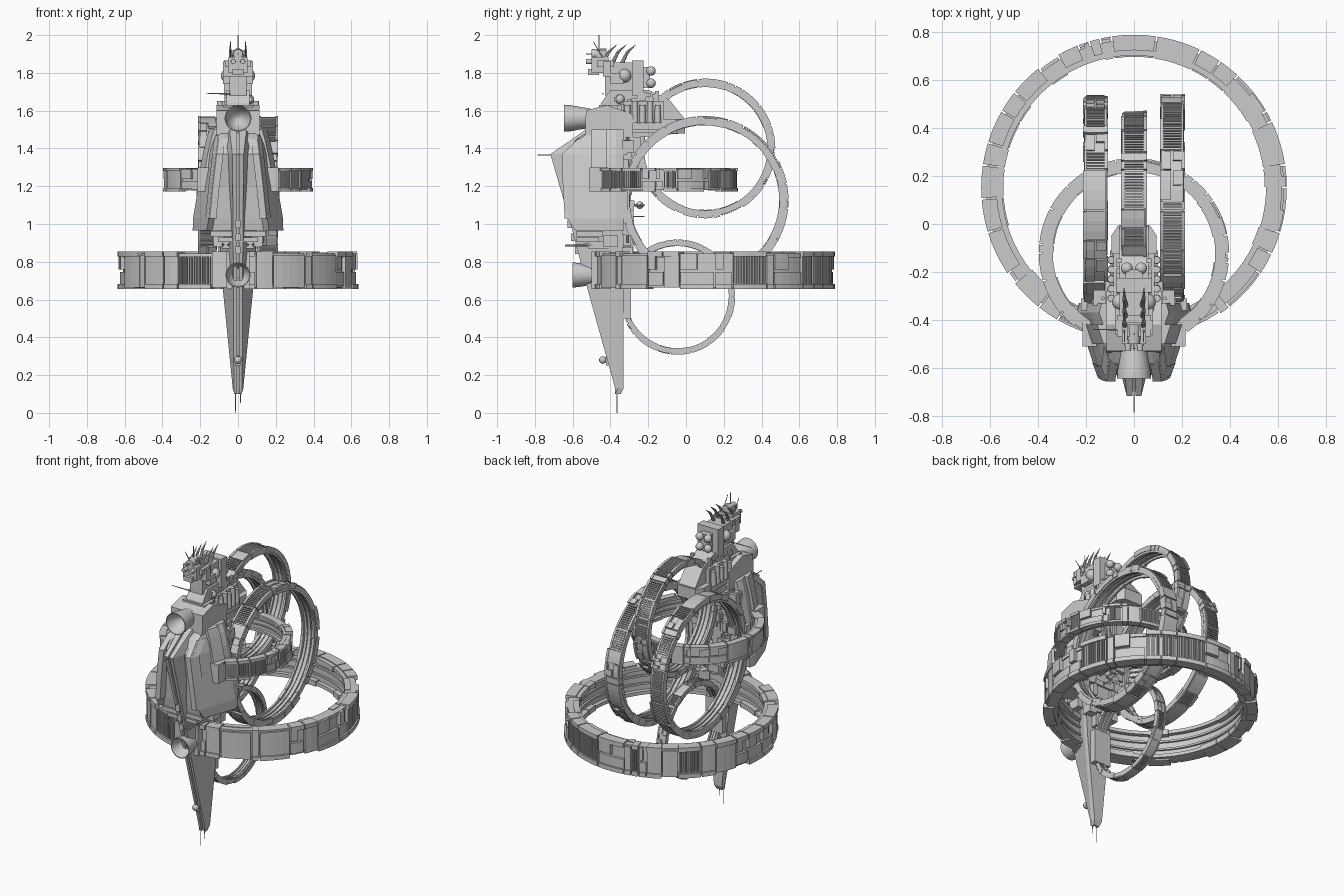
import bpy, bmesh, math, random
from mathutils import Vector, Matrix

if "Cube" in bpy.data.objects:
    bpy.data.objects.remove(bpy.data.objects["Cube"])
random.seed(7)


def finish(bm, name, smooth=False):
    bmesh.ops.recalc_face_normals(bm, faces=bm.faces[:])
    me = bpy.data.meshes.new(name)
    bm.to_mesh(me)
    bm.free()
    ob = bpy.data.objects.new(name, me)
    bpy.context.collection.objects.link(ob)
    if smooth:
        bpy.ops.object.select_all(action='DESELECT')
        bpy.context.view_layer.objects.active = ob
        ob.select_set(True)
        bpy.ops.object.shade_smooth_by_angle()
    return ob


def loops(bm, sections):
    """Skin a stack of equal-length point loops into a closed solid."""
    vs = [[bm.verts.new(p) for p in s] for s in sections]
    n = len(vs[0])
    for a, b in zip(vs, vs[1:]):
        for i in range(n):
            j = (i + 1) % n
            bm.faces.new((a[i], a[j], b[j], b[i]))
    bm.faces.new(vs[0][::-1])
    bm.faces.new(vs[-1])


def add_box(bm, x0, x1, y0, y1, z0, z1):
    loops(bm, [[(x0, y0, z), (x1, y0, z), (x1, y1, z), (x0, y1, z)] for z in (z0, z1)])


def boxes(name, items):
    bm = bmesh.new()
    for it in items:
        add_box(bm, *it)
    return finish(bm, name)


def prism(name, pts, h):
    """Side profile (y, z) given a width of 2h."""
    bm = bmesh.new()
    loops(bm, [[(x, y, z) for y, z in pts] for x in (-h, h)])
    return finish(bm, name)


def mirrored_loft(name, sections):
    bm = bmesh.new()
    for s in (-1, 1):
        loops(bm, [[(s * x, y, z) for x, y in pts] for z, pts in sections])
    return finish(bm, name)


def rod(bm, a, b, r0, r1, seg=8):
    a, b = Vector(a), Vector(b)
    rot = (b - a).to_track_quat('Z', 'Y').to_matrix().to_4x4()
    bmesh.ops.create_cone(bm, cap_ends=True, segments=seg, radius1=r0, radius2=r1,
                          depth=(b - a).length, matrix=Matrix.Translation((a + b) / 2) @ rot)


def rods(name, items):
    bm = bmesh.new()
    for it in items:
        rod(bm, *it)
    return finish(bm, name, True)


def balls(name, items):
    bm = bmesh.new()
    for x, y, z, r in items:
        bmesh.ops.create_uvsphere(bm, u_segments=16, v_segments=10, radius=r,
                                  matrix=Matrix.Translation((x, y, z)))
    return finish(bm, name, True)


def ring(name, c, axis, ro, ri, h, n=64):
    """Segmented band: channel web, two rails, armour plates and rib groups."""
    bm = bmesh.new()
    t = ro - ri

    def point(a, r, w):
        u, v = r * math.cos(a), r * math.sin(a)
        p = (u, v, w) if axis == 'z' else (w, u, v)
        return Vector(p) + Vector(c)

    def arc(a0, a1, r0, r1, w0, w1):
        k = max(1, round((a1 - a0) / (2 * math.pi / n)))
        secs = []
        for i in range(k + 1):
            a = a0 + (a1 - a0) * i / k
            secs.append([point(a, r0, w0), point(a, r1, w0), point(a, r1, w1), point(a, r0, w1)])
        loops(bm, secs)
    full = 2 * math.pi
    arc(0, full, ri + .35 * t, ro - .3 * t, -.43 * h, .43 * h)
    for s in (-1, 1):
        w = sorted((s * .34 * h, s * .45 * h))
        arc(0, full, ri + .06 * t, ro - .22 * t, *w)
        w = sorted((s * .1 * h, s * .16 * h))
        arc(0, full, ri + .22 * t, ri + .4 * t, *w)
    step = full / n
    i = 0
    while i < n:
        k = min(random.choice((1, 2, 2, 3, 4)), n - i)
        a0, a1 = (i + .08) * step, (i + k - .08) * step
        kind = random.random()
        if kind < .35:          # ribbed bay
            m = 3 * k
            for j in range(m):
                b = a0 + (a1 - a0) * (j + .2) / m
                arc(b, b + (a1 - a0) * .55 / m, ro - .32 * t, ro - .1 * t, -.36 * h, .36 * h)
        elif kind < .75:        # plain plate
            arc(a0, a1, ro - .32 * t, ro - .08 * t, -.46 * h, .40 * h)
        else:                   # split plate
            arc(a0, a1, ro - .32 * t, ro - .12 * t, -.4 * h, -.05 * h)
            arc(a0, (a0 + a1) / 2, ro - .32 * t, ro - .05 * t, .02 * h, .44 * h)
        for s in (-1, 1):       # rim clamps, inner and outer
            if random.random() < .6:
                w = sorted((s * .36 * h, s * .5 * h))
                arc(a0, a1, ri + .3 * t, ro, *w)
            if random.random() < .4:
                w = sorted((s * .3 * h, s * .47 * h))
                arc(a0, a1, ri, ri + .4 * t, *w)
        i += k
    return finish(bm, name)


def horn(name, y, z, r, length):
    """Flared nozzle with a hollow bowl, opening to the front."""
    prof = [(.72, 1), (.84, .6), (.97, .25), (1, 0), (.93, 0), (.75, .35), (.4, .6), (.02, .7)]
    bm = bmesh.new()
    seg = 32
    loops(bm, [[(r * q * math.cos(k * 2 * math.pi / seg), y + d * length,
                 z + r * q * math.sin(k * 2 * math.pi / seg)) for k in range(seg)] for q, d in prof])
    return finish(bm, name, True)


# Rings
ring('great_ring', (0, .152, .755), 'z', .637, .545, .20, 84)
ring('middle_ring', (0, -.122, 1.235), 'z', .397, .335, .125, 64)
for s, nm in ((-1, 'left'), (1, 'right')):
    ring(nm + '_upright_ring', (s * .16, .098, 1.127), 'x', .445, .395, .105, 64)
ring('upper_centre_ring', (0, .103, 1.40), 'x', .37, .325, .11, 56)
ring('lower_centre_ring', (0, -.045, .613), 'x', .305, .27, .065, 52)

# Split keel blade running the full height
keel = [(.10, .02, -.365, .02, -.345), (.13, .022, -.375, .028, -.33), (.65, .024, -.52, .08, -.33),
        (.96, .026, -.60, .10, -.33), (1.37, .03, -.718, .12, -.33), (1.5, .045, -.53, .12, -.33)]
mirrored_loft('keel_blade', [(z, [(.006, yf), (f, yf), (b, yb - .03), (b, yb), (.006, yb)])
                             for z, f, yf, b, yb in keel])
mirrored_loft('keel_core', [(z, [(0, yf + .02), (.008, yf + .02), (.008, yb), (0, yb)])
                            for z, f, yf, b, yb in keel])

# Side armour shells and raised plates
armour = [(.965, .575, .165, .585, .24), (1.03, .585, .155, .63, .238), (1.2, .60, .138, .64, .21),
          (1.37, .63, .118, .645, .178), (1.45, .58, .108, .56, .16), (1.5, .50, .10, .50, .145)]
mirrored_loft('side_armour', [(z, [(.03, -yi), (xf - .03, -yi), (xf, -yf), (xb, -.37), (xb - .01, -.33), (.03, -.33)])
                              for z, yi, xf, yf, xb in armour])
mirrored_loft('armour_plate', [(z, [(xf - .04, -yf - .012), (xf - .005, -yf - .012),
                                    (xf + .018, -yf + .05), (xf - .04, -yf + .05)])
                               for z, yi, xf, yf, xb in armour[1:5]])
mirrored_loft('flank_plate', [(z, [(xb - .06, -.50), (xb - .018, -.50), (xb + .008, -.42), (xb - .06, -.42)])
                              for z, yi, xf, yf, xb in armour[2:]])
boxes('ring_clamps', [(s * .17 - .045, s * .17 + .045, -.51, -.41, 1.172, 1.298) for s in (-1, 1)]
      + [(-.06, .06, -.50, -.36, .655, .855), (-.12, .12, -.36, -.24, 1.36, 1.46), (-.06, .06, -.36, -.29, .5, .72)]
      + [(s * .16 - .06, s * .16 + .06, -.36, -.31, 1.02, 1.24) for s in (-1, 1)])

# Front nozzles
horn('upper_nozzle', -.645, 1.56, .071, .14)
horn('lower_nozzle', -.60, .73, .066, .13)

# Gun platform under the armour
boxes('gun_platform', [(-.145, .145, -.58, -.44, .935, .962), (-.105, .105, -.58, -.46, .905, .928),
                       (-.085, .085, -.52, -.36, .87, .91), (-.13, .13, -.44, -.36, .88, .94)])
rods('platform_guns', [((s * x, -.50, .89), (s * x, -.64, .885), .008, .005)
                       for s in (-1, 1) for x in (.05, .08)])

# Tower base
prism('tower_foot', [(-.535, 1.47), (-.53, 1.60), (-.42, 1.63), (-.28, 1.58), (-.28, 1.45)], .115)
prism('tower_body', [(-.47, 1.5), (-.45, 1.64), (-.40, 1.71), (-.2, 1.71), (-.09, 1.66),
                     (-.01, 1.56), (-.01, 1.48), (-.3, 1.46)], .06)
mirrored_loft('rear_deck', [(z, [(0, -.36), (.085, -.36), (.095, -.05), (.065, -.005), (0, -.005)])
                            for z in (1.48, 1.555)])
boxes('tower_shoulders', [(-.085, .085, -.33, -.12, 1.48, 1.65), (-.10, .10, -.34, -.11, 1.46, 1.485),
                          (-.10, .10, -.33, -.12, 1.50, 1.535), (-.08, .08, -.46, -.36, 1.56, 1.63)])
rods('shoulder_batteries', [((s * .095, y, 1.535), (s * .095, y, 1.63 + .02 * (k % 2)), .017, .015, 12)
                            for s in (-1, 1) for k, y in enumerate((-.31, -.27, -.23, -.19, -.15))])

# Tower head
boxes('tower_head', [(-.045, .045, -.43, -.27, 1.68, 1.80), (-.075, .075, -.285, -.225, 1.68, 1.865),
                     (-.06, .06, -.40, -.27, 1.78, 1.855), (-.05, .05, -.50, -.41, 1.80, 1.885),
                     (-.08, .08, -.40, -.33, 1.74, 1.80), (-.07, .07, -.47, -.38, 1.83, 1.865),
                     (-.03, .03, -.52, -.46, 1.79, 1.82), (-.03, .03, -.47, -.42, 1.88, 1.92),
                     (-.08, .08, -.44, -.40, 1.78, 1.86), (-.035, .035, -.23, -.19, 1.72, 1.83)])
rods('head_cannons', [((s * .025, -.42, 1.86), (s * .025, -.53, 1.86), .016, .013, 12) for s in (-1, 1)]
     + [((0, -.42, 1.90), (0, -.50, 1.90), .03, .025, 16)])
balls('sensor_globes', [(s * .03, -.185, z, .025) for s in (-1, 1) for z in (1.81, 1.745)]
      + [(s * .055, -.325, 1.785, .036) for s in (-1, 1)]
      + [(.06, -.35, 1.66, .025), (0, -.44, .28, .02), (0, -.245, 1.10, .02)])
bm = bmesh.new()
for s in (-1, 1):               # swept-back thorns
    for y in (-.44, -.39, -.34):
        rod(bm, (s * .035, y, 1.85), (s * .04, y + .03, 1.91), .011, .008)
        rod(bm, (s * .04, y + .03, 1.91), (s * .042, y + .075, 1.95), .008, .001)
finish(bm, 'head_thorns', True)

# Antennas
ants = [((s * .04, -.44, 1.88), (s * .04, -.49, 1.965), .003, .002) for s in (-1, 1)]
ants += [((0, -.46, 1.92), (0, -.46, 2.0), .003, .002), ((-.04, -.44, 1.69), (-.17, -.44, 1.69), .004, .002),
         ((0, -.70, 1.365), (0, -.785, 1.365), .003, .002), ((-.014, -.365, .12), (-.014, -.365, 0), .003, .002),
         ((.014, -.365, .12), (.014, -.365, .05), .003, .002), ((0, -.42, .255), (0, -.42, .31), .003, .003),
         ((0, -.50, 1.90), (0, -.53, 1.90), .003, .003), ((0, -.33, 1.04), (0, -.22, 1.04), .004, .003),
         ((.02, -.33, 1.10), (.02, -.22, 1.10), .008, .006), ((0, -.40, .28), (0, -.46, .28), .006, .006)]
rods('antennas', ants)

# Machinery on the rear of the hull
stuff = [(-.05, .05, -.34, -.29, .75, 1.46), (-.1, .1, -.34, -.305, .95, 1.45)]
for k in range(60):
    z = random.uniform(.82, 1.43)
    x = random.uniform(.01, .1 if z < .98 else .16)
    w, d, h = random.uniform(.012, .03), random.uniform(.01, .055), random.uniform(.012, .04)
    for s in (-1, 1):
        stuff.append((s * x - w, s * x + w, -.34, -.325 + d, z - h, z + h))
boxes('rear_machinery', stuff)
rods('rear_pipes', [((s * x, -.31, .9), (s * x, -.31, 1.46), .008, .008) for s in (-1, 1) for x in (.065, .085, .13)])

# Small raised details along the tower sides
trim = []
for k in range(30):
    y, z = random.uniform(-.44, -.14), random.uniform(1.56, 1.69)
    d, h = random.uniform(.008, .02), random.uniform(.006, .018)
    trim += [sorted((s * .05, s * .072)) + [y - d, y + d, z - h, z + h] for s in (-1, 1)]
boxes('tower_trim', trim)
boxes('keel_trim', [(-.014, .014, -.53 + .277 * (.65 - z), -.49 + .277 * (.65 - z), z - .02, z + .02)
                    for z in (.27, .86, .93, 1.0)])
